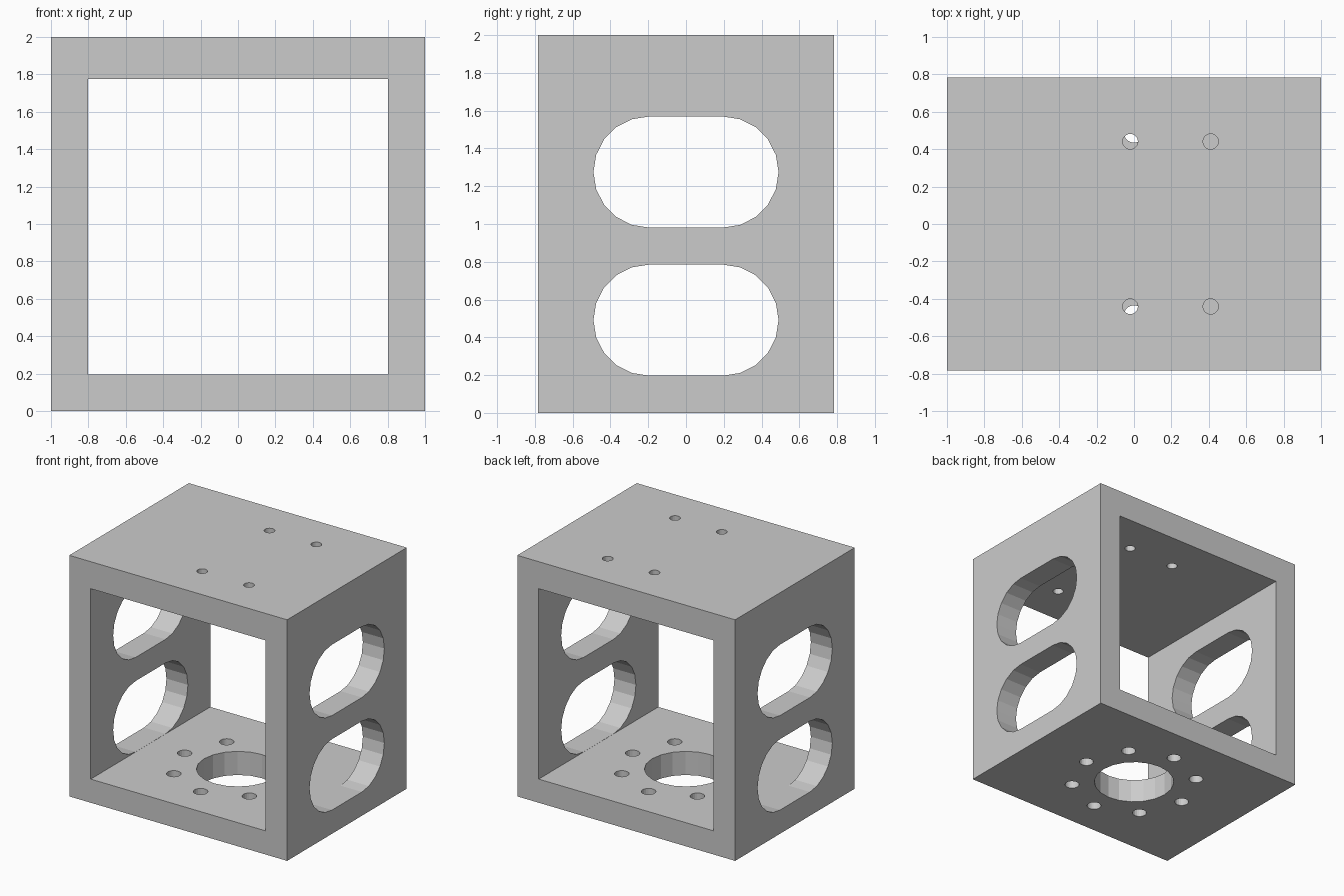
import bpy, bmesh, math
from mathutils import Vector

if "Cube" in bpy.data.objects:
    bpy.data.objects.remove(bpy.data.objects["Cube"])

SIDES = 20


def prism(bm, pts, offset):
    """Extrude a closed outline of 3D points along offset."""
    face = bm.faces.new([bm.verts.new(p) for p in pts])
    new = bmesh.ops.extrude_face_region(bm, geom=[face], use_keep_orig=True)
    bmesh.ops.translate(bm, vec=Vector(offset),
                        verts=[g for g in new["geom"] if isinstance(g, bmesh.types.BMVert)])


def arc(cx, cy, r, start, n, span):
    return [(cx + r * math.cos(start + span * i / n),
             cy + r * math.sin(start + span * i / n)) for i in range(n + 1)]


def make(name, prisms):
    bm = bmesh.new()
    for pts, offset in prisms:
        prism(bm, pts, offset)
    bmesh.ops.recalc_face_normals(bm, faces=bm.faces)
    me = bpy.data.meshes.new(name)
    bm.to_mesh(me)
    bm.free()
    ob = bpy.data.objects.new(name, me)
    bpy.context.collection.objects.link(ob)
    return ob


def tube_body(name, x, y, z0, z1):
    return make(name, [([(-x, -y, z0), (x, -y, z0), (x, -y, z1), (-x, -y, z1)], (0, 2 * y, 0))])


def holes(name, circles, z0, z1):
    return make(name, [([(x, y, z0) for x, y in arc(cx, cy, r, 0, SIDES, math.tau)[:-1]],
                        (0, 0, z1 - z0)) for cx, cy, r in circles])


# Outer block
body = tube_body("bracket_body", 1.0, 0.784, 0.0, 2.0)

# Front-to-back opening
opening = tube_body("opening_cutter", 0.803, 1.0, 0.196, 1.776)

# Two rounded slots through both side walls
slots = []
for zc in (0.491, 1.275):
    outline = (arc(0.196, zc, 0.294, -math.pi / 2, SIDES // 2, math.pi)
               + arc(-0.196, zc, 0.294, math.pi / 2, SIDES // 2, math.pi))
    slots.append(([(-1.2, y, z) for y, z in outline], (2.4, 0, 0)))
slot_cutter = make("slot_cutter", slots)

# Floor: large bore and ring of eight bolt holes
ring = [(0.49 * math.cos(i * math.pi / 4), 0.49 * math.sin(i * math.pi / 4), 0.055)
        for i in range(8)]
floor_cutter = holes("floor_hole_cutter", [(0, 0, 0.313)] + ring, -0.1, 0.5)

# Roof: four small screw holes
roof_cutter = holes("roof_hole_cutter",
                    [(x, y, 0.041) for x in (-0.02, 0.41) for y in (-0.441, 0.441)], 1.6, 2.1)

# Cut everything, then drop the cutters
bpy.context.view_layer.objects.active = body
for cutter in (opening, slot_cutter, floor_cutter, roof_cutter):
    cutter.hide_render = True
    mod = body.modifiers.new(cutter.name, "BOOLEAN")
    mod.operation = "DIFFERENCE"
    mod.solver = "EXACT"
    mod.object = cutter
    bpy.ops.object.modifier_apply(modifier=mod.name)
    bpy.data.objects.remove(cutter)
